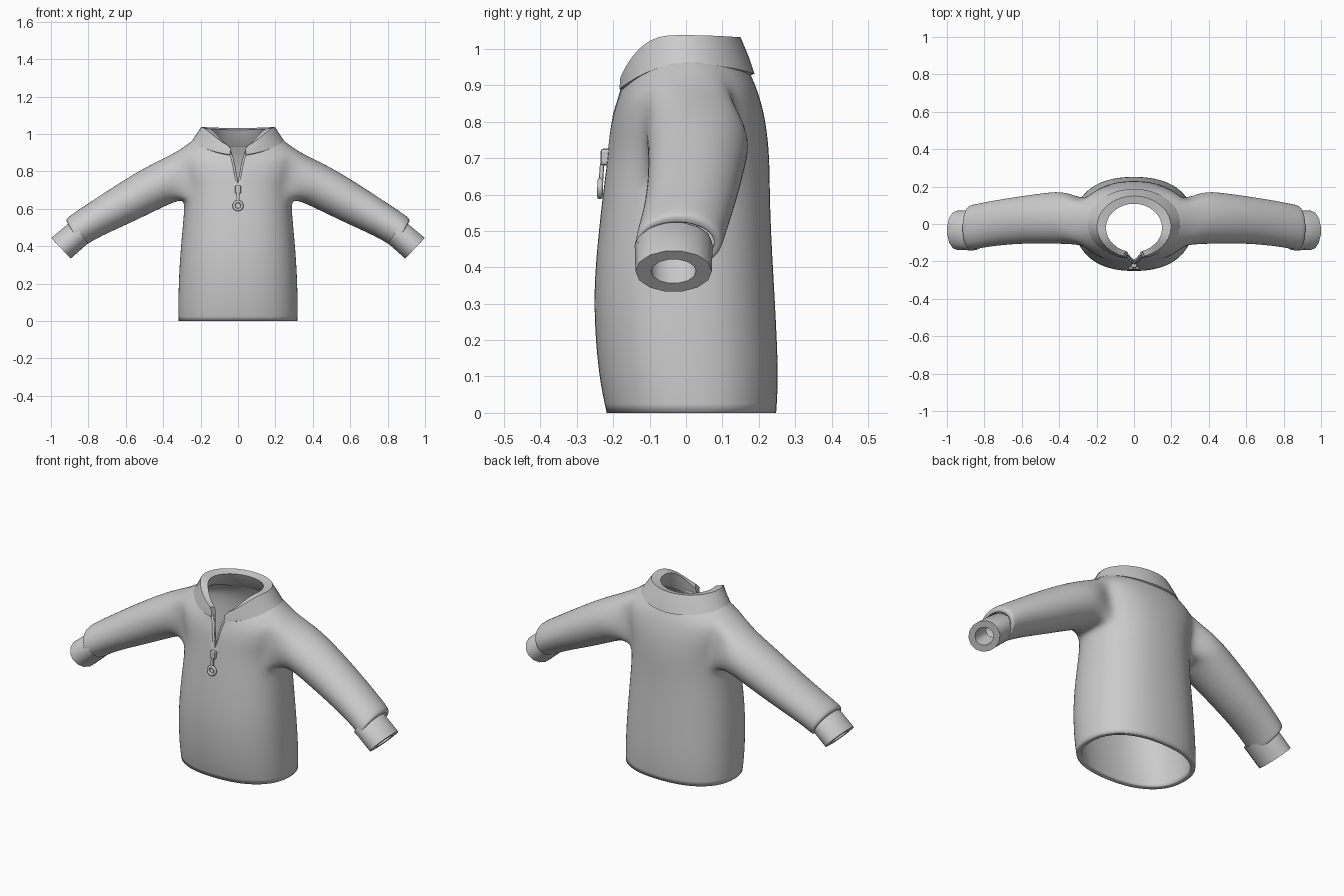
import bpy, bmesh, math
from mathutils import Vector

if "Cube" in bpy.data.objects:
    bpy.data.objects.remove(bpy.data.objects["Cube"])


def finish(name, bm, angle=None, mirror=True):
    loose = [v for v in bm.verts if not v.link_faces]
    bmesh.ops.delete(bm, geom=loose, context='VERTS')
    me = bpy.data.meshes.new(name)
    bm.to_mesh(me)
    bm.free()
    ob = bpy.data.objects.new(name, me)
    bpy.context.collection.objects.link(ob)
    bpy.ops.object.select_all(action='DESELECT')
    ob.select_set(True)
    bpy.context.view_layer.objects.active = ob
    if angle:
        bpy.ops.object.shade_smooth_by_angle(angle=math.radians(angle))
    else:
        bpy.ops.object.shade_smooth()
    if mirror:
        m = ob.modifiers.new("mirror", 'MIRROR')
        m.merge_threshold = 0.0005
    return ob


def spow(v, e):
    return math.copysign(abs(v) ** e, v)


def oval(t, hx, yf, yb, zf, zs, zb, e=1.0):
    """Point on an oval ring; t = 0 is the front, height varies front/side/back."""
    s, c = math.sin(t), math.cos(t)
    z = zs + ((zf if c > 0 else zb) - zs) * c * c
    return Vector((hx * spow(s, e), (yf + yb) / 2 - (yb - yf) / 2 * spow(c, e), z))


def tube_ring(bm, top, bot, yc, ry, n, start):
    """Sleeve or cuff section between a top and a bottom point in the xz plane."""
    top, bot = Vector((top[0], yc, top[1])), Vector((bot[0], yc, bot[1]))
    mid, v = (top + bot) / 2, (top - bot) / 2
    out = []
    for k in range(n):
        a = start + 2 * math.pi * k / n
        out.append(bm.verts.new(mid + v * math.sin(a) + Vector((0, ry * math.cos(a), 0))))
    return out


def skin(bm, a, b):
    n = len(a)
    for k in range(n):
        bm.faces.new((a[k], a[(k + 1) % n], b[(k + 1) % n], b[k]))


# Torso half: height front/side/back, half width, front y, back y
rows = [(0, 0, 0, .32, -.22, .25), (.1, .1, .1, .323, -.243, .257),
        (.3, .3, .3, .316, -.258, .247), (.45, .45, .45, .303, -.247, .238),
        (.57, .57, .57, .292, -.234, .233), (.65, .65, .65, .287, -.224, .232),
        (.72, .72, .72, .29, -.215, .23), (.77, .79, .79, .31, -.208, .222),
        (.815, .85, .84, .32, -.2, .212), (.855, .91, .895, .32, -.188, .195),
        (.905, .975, .945, .235, -.172, .172)]
slit = {7: .010, 8: .019, 9: .028, 10: .040}
bm = bmesh.new()
grid = []
for r, (zf, zs, zb, hx, yf, yb) in enumerate(rows):
    ring = []
    for i in range(13):
        p = oval(math.pi * i / 12, hx, yf, yb, zf, zs, zb, 1 if r == 10 else .87)
        if i == 0:
            p.x = slit.get(r, 0)
        elif i == 12:
            p.x = 0
        ring.append(bm.verts.new(p))
    grid.append(ring)
for r in range(10):
    for i in range(12):
        if not (5 <= r < 9 and 4 <= i < 8):
            bm.faces.new((grid[r][i], grid[r][i + 1], grid[r + 1][i + 1], grid[r + 1][i]))

# Sleeve grows out of the armhole
loop = ([grid[5][i] for i in range(4, 8)] + [grid[r][8] for r in range(5, 9)]
        + [grid[9][i] for i in range(8, 4, -1)] + [grid[r][4] for r in range(9, 5, -1)])
stations = [((.40, .872), (.335, .637), .035, .145), ((.52, .812), (.42, .598), .032, .138),
            ((.68, .712), (.58, .52), .02, .128), ((.82, .618), (.735, .452), 0, .123),
            ((.905, .562), (.818, .402), -.017, .123), ((.922, .543), (.835, .388), -.02, .12),
            ((.912, .525), (.842, .41), -.025, .105)]
for top, bot, yc, ry in stations:
    ring = tube_ring(bm, top, bot, yc, ry, 16, math.radians(225))
    skin(bm, loop, ring)
    loop = ring
body = finish("sweater_body", bm)
s = body.modifiers.new("cloth", 'SOLIDIFY')
s.thickness = .024
s.offset = -1
s.edge_crease_outer = 1
s.edge_crease_inner = 1
sub = body.modifiers.new("smooth", 'SUBSURF')
sub.levels = sub.render_levels = 2

# Cuffs: outer wall, end rim and inner wall
bm = bmesh.new()
cuff = [((.88, .525), (.80, .415), .105), ((.905, .525), (.82, .397), .107),
        ((1.0, .446), (.893, .332), .105), ((.978, .422), (.915, .356), .062),
        ((.90, .49), (.845, .43), .066)]
prev = None
for top, bot, ry in cuff:
    ring = tube_ring(bm, top, bot, -.034, ry, 14, 0)
    if prev:
        skin(bm, prev, ring)
    prev = ring
bmesh.ops.recalc_face_normals(bm, faces=bm.faces)
finish("cuffs", bm, 40)

# Stand-up collar with an open front
bm = bmesh.new()
prev = None
N = 16
for j in range(N + 1):
    f = j / N
    tb = math.radians(10 + 170 * f)
    tt = math.radians(17 + 163 * f)
    c = math.cos(tt)
    dz = .11 * c ** 3 if c > 0 else .006 * c * c
    pts = [oval(tb, .25, -.186, .188, .888, .96, .932),
           oval(tb, .226, -.183, .174, .92, .995, .975),
           oval(tt, .198, -.178, .15, 0, 0, 0),
           oval(tt, .15, -.15, .108, 0, 0, 0),
           oval(tb, .18, -.155, .14, .89, .965, .94),
           oval(tb, .205, -.16, .16, .87, .945, .92)]
    pts[2].z = 1.038 - dz
    pts[3].z = 1.028 - dz
    if j == N:
        for p in pts:
            p.x = 0
    ring = [bm.verts.new(p) for p in pts]
    if prev:
        skin(bm, prev, ring)
    else:
        bm.faces.new(ring)
    prev = ring
bmesh.ops.recalc_face_normals(bm, faces=bm.faces)
finish("collar", bm, 40)

# Zip tapes along the neck slit
for side, label in ((1, "right"), (-1, "left")):
    cu = bpy.data.curves.new("zip_tape_" + label, 'CURVE')
    cu.dimensions = '3D'
    cu.bevel_depth = .007
    cu.bevel_resolution = 1
    cu.use_fill_caps = True
    sp = cu.splines.new('POLY')
    path = [(.004, -.208, .72), (.011, -.202, .77), (.02, -.194, .82),
            (.03, -.18, .865), (.042, -.17, .9)]
    sp.points.add(len(path) - 1)
    for p, (x, y, z) in zip(sp.points, path):
        p.co = (side * x, y, z, 1)
    bpy.context.collection.objects.link(bpy.data.objects.new("zip_tape_" + label, cu))


# Zip slider, pull tab and ring
def block(name, loc, size, bev):
    bpy.ops.mesh.primitive_cube_add(size=1, location=loc)
    ob = bpy.context.object
    ob.name = name
    ob.scale = size
    bpy.ops.object.transform_apply(location=False, rotation=False, scale=True)
    b = ob.modifiers.new("bevel", 'BEVEL')
    b.width = bev
    b.segments = 2
    return ob


block("zip_slider", (0, -.22, .703), (.032, .03, .046), .008)
tab = block("zip_pull_tab", (0, -.232, .662), (.016, .012, .05), .004)
tab.rotation_euler.x = math.radians(-4)
bpy.ops.mesh.primitive_torus_add(major_radius=.022, minor_radius=.008, major_segments=20,
                                 minor_segments=8, location=(0, -.236, .617),
                                 rotation=(math.radians(88), 0, 0))
bpy.context.object.name = "zip_pull_ring"
bpy.ops.object.shade_smooth()
